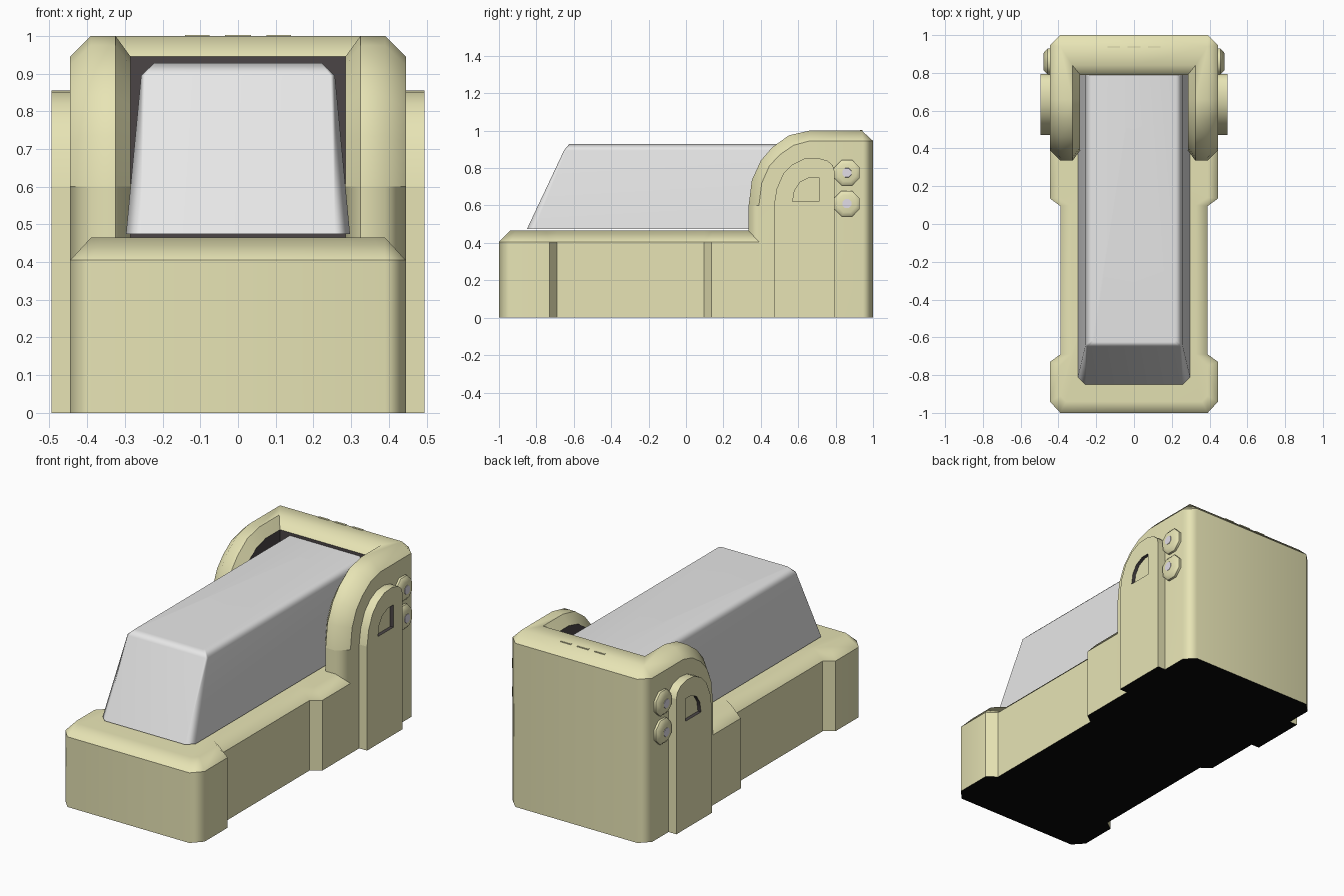
import bpy, bmesh, math
from mathutils import Matrix

if "Cube" in bpy.data.objects:
    bpy.data.objects.remove(bpy.data.objects["Cube"])


def material(name, rgb):
    m = bpy.data.materials.new(name)
    m.diffuse_color = (*rgb, 1)
    m.use_nodes = True
    m.node_tree.nodes["Principled BSDF"].inputs["Base Color"].default_value = m.diffuse_color
    return m


CREAM = material("cream shell", (0.80, 0.775, 0.46))
WHITE = material("white casing", (0.81, 0.81, 0.81))
DARK = material("dark interior", (0.07, 0.06, 0.062))
BLACK = material("black underside", (0.002, 0.002, 0.002))
SILVER = material("pale silver", (0.78, 0.74, 0.82))


def finish(bm, name, mats, angle=35, dark_bottom=False):
    """Mirror the +x half, tidy normals, shade and make the object."""
    bmesh.ops.mirror(bm, geom=bm.verts[:] + bm.edges[:] + bm.faces[:],
                     matrix=Matrix(), merge_dist=1e-4, axis='X')
    bmesh.ops.remove_doubles(bm, verts=bm.verts[:], dist=1e-4)
    bmesh.ops.recalc_face_normals(bm, faces=bm.faces[:])
    if dark_bottom:
        for f in bm.faces:
            if f.normal.z < -0.9 and f.calc_center_median().z < 0.01:
                f.material_index = len(mats) - 1
        # crisp line where an upright wall meets a sloping chamfer
        for e in bm.edges:
            nz = sorted(abs(f.normal.z) for f in e.link_faces)
            if len(nz) == 2 and nz[0] < 0.01 and nz[1] > 0.05:
                e.smooth = False
    me = bpy.data.meshes.new(name)
    bm.to_mesh(me)
    bm.free()
    for m in mats:
        me.materials.append(m)
    ob = bpy.data.objects.new(name, me)
    bpy.context.collection.objects.link(ob)
    bpy.ops.object.select_all(action='DESELECT')
    ob.select_set(True)
    bpy.context.view_layer.objects.active = ob
    bpy.ops.object.shade_smooth_by_angle(angle=math.radians(angle))
    ob.modifiers.new("weighted", 'WEIGHTED_NORMAL').keep_sharp = True
    return ob


def loft(rings):
    """Skin half outlines [(z, [(x, y)...])] that start and end on x = 0."""
    bm = bmesh.new()
    vs = [[bm.verts.new((x, y, z)) for x, y in pts] for z, pts in rings]
    for a, b in zip(vs, vs[1:]):
        for i in range(len(a) - 1):
            bm.faces.new((a[i], a[i + 1], b[i + 1], b[i]))
    bm.faces.new(vs[0])
    bm.faces.new(vs[-1])
    return bm


# Base tray: waisted outline with a chamfered top rim
outline = [(0, -1), (.39, -1), (.445, -.94), (.445, -.73), (.39, -.69),
           (.39, .095), (.445, .135), (.445, .39), (0, .39)]
rim = [(0, -.94), (.36, -.94), (.39, -.91), (.39, -.75), (.328, -.69),
       (.328, .10), (.39, .14), (.39, .39), (0, .39)]
finish(loft([(0, outline), (.405, outline), (.465, rim)]), "base_tray",
       [CREAM, BLACK], angle=52, dark_bottom=True)


# White tapered casing, slanted at the front
def casing_ring(w, front, c):
    return [(0, front), (w - c, front), (w, front + c), (w, .795), (0, .795)]


finish(loft([(.475, casing_ring(.297, -.85, .04)),
             (.895, casing_ring(.257, -.652, .012)),
             (.928, casing_ring(.222, -.625, .008))]),
       "casing", [WHITE], angle=70)

# Rear hood: arched frame with chamfers outside and inside, dark cavity
outer = [(.335, .465), (.335, .6), (.352, .735), (.40, .84),
         (.46, .91), (.55, .975), (.66, 1.0)]
inner = [(.39, .405), (.39, .6), (.405, .72), (.445, .81),
         (.50, .87), (.575, .922), (.66, .945)]
bm = bmesh.new()


def V(x, y, z):
    return bm.verts.new((x, y, z))


A = [V(.445, y, z) for y, z in inner + [(.945, .945)]]
B = [V(.39, y, z) for y, z in outer + [(.94, 1.0)]]
C = [V(.325, y, z) for y, z in outer + [(.84, 1.0)]]
D = [V(.285, y, z) for y, z in inner + [(.79, .945)]]
side_front, side_back = V(.445, .39, 0), V(.445, .945, 0)
back_low, back_high = V(.39, 1, 0), V(.39, 1, .945)
mid_low, mid_high = V(0, 1, 0), V(0, 1, .945)
mid_top, mid_lip, mid_in = V(0, .94, 1), V(0, .84, 1), V(0, .79, .945)
cav, mid_cav = V(.285, .79, .405), V(0, .79, .405)
mid_front, mid_floor = V(0, .39, 0), V(0, .39, .405)
for P, Q in ((A, B), (B, C), (C, D)):
    for i in range(7 if P is not B else 6):
        bm.faces.new((P[i], P[i + 1], Q[i + 1], Q[i]))
for loop in ([*A, side_back, side_front],                       # side
             [B[6], B[7], mid_top, mid_lip, C[7], C[6]],        # roof
             [C[7], mid_lip, mid_in, D[7]],                     # inner roof lip
             [B[7], mid_top, mid_high, back_high],              # rear chamfer
             [A[7], B[7], back_high],                           # rear corner
             [A[7], back_high, back_low, side_back],
             [back_high, mid_high, mid_low, back_low],          # back
             [side_front, side_back, back_low, mid_low, mid_front],
             [A[0], B[0], C[0], D[0]],
             [A[0], side_front, mid_front, mid_floor, D[0]]):
    bm.faces.new(loop)
for loop in ([*D, cav], [D[7], mid_in, mid_cav, cav],
             [D[0], cav, mid_cav, mid_floor]):                  # cavity
    bm.faces.new(loop).material_index = 1
finish(bm, "rear_hood", [CREAM, DARK, BLACK], angle=52, dark_bottom=True)

# Arched side pods with a small recessed window
arch = [(.47, 0), (.47, .6), (.485, .69), (.52, .77), (.57, .82), (.63, .85),
        (.70, .855), (.755, .84), (.785, .815), (.795, .78), (.795, 0)]
window = [(.57, .62), (.71, .62), (.71, .75), (.66, .75), (.61, .725), (.58, .68)]
bm = bmesh.new()


def prism(points, x_out, x_in, wall_mat):
    o = [V(x_out, y, z) for y, z in points]
    n = [V(x_in, y, z) for y, z in points]
    for i in range(len(o)):
        j = (i + 1) % len(o)
        bm.faces.new((o[i], o[j], n[j], n[i])).material_index = wall_mat
    bm.faces.new(n)
    return [bm.edges.get((o[i - 1], o[i])) for i in range(len(o))]


edges = prism(arch, .495, .43, 0) + prism(window, .495, .475, 1)
bmesh.ops.triangle_fill(bm, use_beauty=True, use_dissolve=False, edges=edges,
                        normal=(1, 0, 0))
finish(bm, "side_pods", [CREAM, DARK, BLACK], dark_bottom=True)


# Octagonal bolts with silver centres
def stud(bm, z, x0, x1, r0, r1, segs=8):
    m = (Matrix.Translation(((x0 + x1) / 2, .86, z))
         @ Matrix.Rotation(math.pi / 2, 4, 'Y')
         @ Matrix.Rotation(math.pi / 8, 4, 'Z'))
    bmesh.ops.create_cone(bm, cap_ends=True, segments=segs, radius1=r0,
                          radius2=r1, depth=x1 - x0, matrix=m)


bolts, centres = bmesh.new(), bmesh.new()
for z in (.61, .775):
    stud(bolts, z, .435, .458, .074, .074)
    stud(bolts, z, .458, .478, .074, .050)
    stud(centres, z, .47, .480, .028, .026)
finish(bolts, "bolts", [CREAM], angle=50)
finish(centres, "bolt_centres", [SILVER])

# Three thin ridges on the hood roof
bm = bmesh.new()
for x0, x1 in ((0, .035), (.075, .14)):
    m = (Matrix.Translation(((x0 + x1) / 2, .937, 1.0))
         @ Matrix.Diagonal((x1 - x0, .012, .005, 1)))
    bmesh.ops.create_cube(bm, size=1, matrix=m)
bmesh.ops.delete(bm, geom=[f for f in bm.faces if f.calc_center_median().x < 1e-5],
                 context='FACES')
finish(bm, "roof_ridges", [CREAM])
